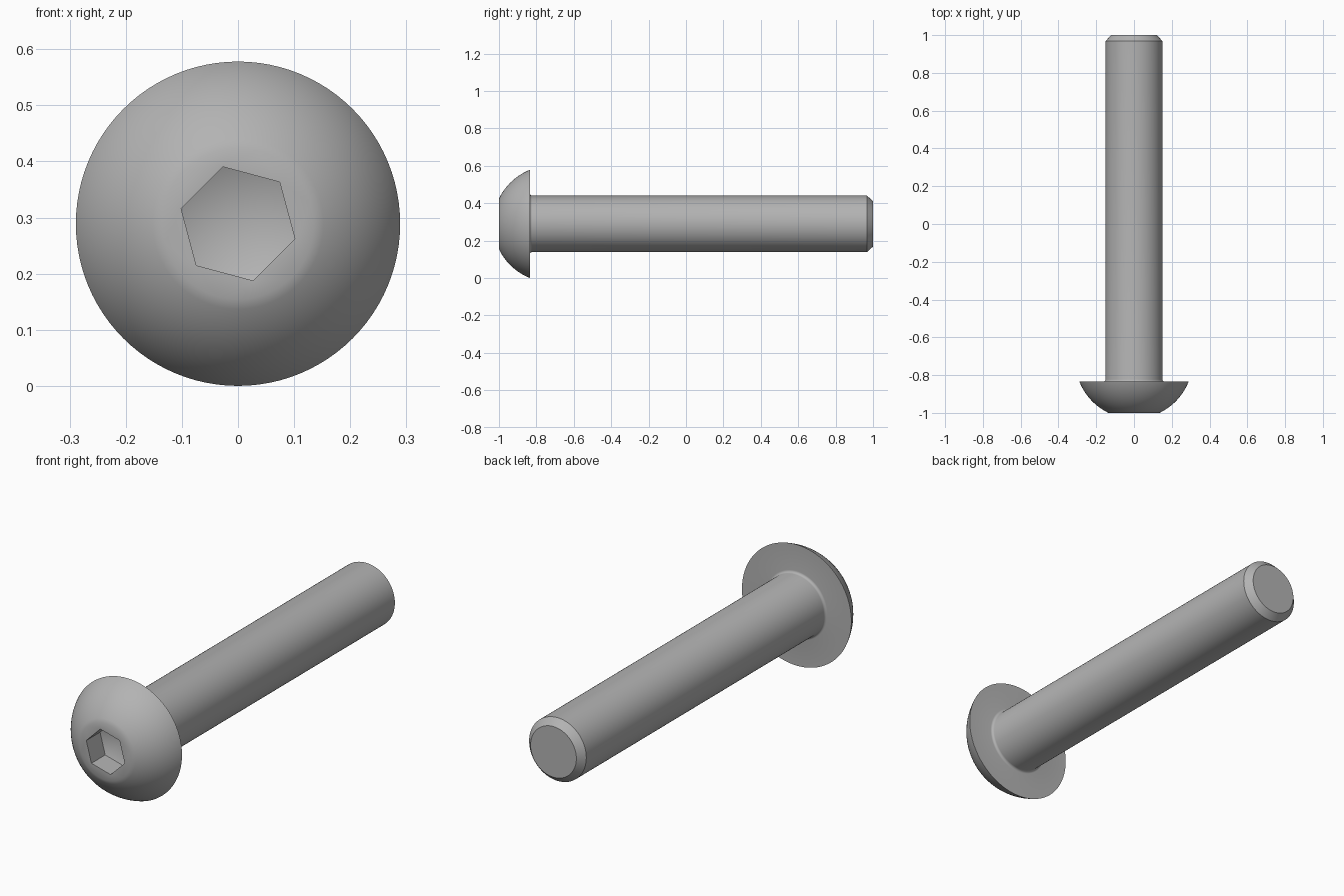
import bpy, bmesh
from math import sin, cos, pi, radians, sqrt

cube = bpy.data.objects.get("Cube")
if cube:
    bpy.data.objects.remove(cube)

SEGS = 96
AXIS_Z = 0.289
START = radians(-15)      # turn of the hex socket
HEAD_R, FLAT_R, SHANK_R = 0.289, 0.135, 0.151
SEAT_Y = -0.835

steel = bpy.data.materials.new("grey steel")
steel.use_nodes = True
grey = (0.45, 0.45, 0.45, 1)
steel.diffuse_color = grey
steel.node_tree.nodes["Principled BSDF"].inputs["Base Color"].default_value = grey

bm = bmesh.new()


def ring(radius, y, count):
    angles = [START + 2 * pi * i / count for i in range(count)]
    return [bm.verts.new((radius * cos(a), y, AXIS_Z + radius * sin(a))) for a in angles]


def bridge(a, b):
    n = len(a)
    for i in range(n):
        j = (i + 1) % n
        bm.faces.new((a[i], a[j], b[j], b[i]))


# Domed head profile: arc of a sphere centred on the axis
centre_y = -0.72
dome_r = sqrt(HEAD_R ** 2 + (SEAT_Y - centre_y) ** 2)
flat_y = -1.0
steps = 14
profile = [(FLAT_R, flat_y)]
for i in range(1, steps + 1):
    r = FLAT_R + (HEAD_R - FLAT_R) * sin(pi / 2 * i / steps)
    profile.append((r, centre_y - sqrt(dome_r ** 2 - r ** 2)))

# Fillet under the head, then shank and chamfered tip
fillet = 0.012
for i in range(6):
    a = pi / 2 * i / 5
    profile.append((SHANK_R + fillet * (1 - sin(a)), SEAT_Y + fillet * (1 - cos(a))))
profile += [(SHANK_R, 0.968), (0.121, 1.0)]

rings = [ring(r, y, SEGS) for r, y in profile]
for a, b in zip(rings, rings[1:]):
    bridge(a, b)
bm.faces.new(rings[-1])

# Hex socket: flat rim, straight walls and a conical floor
mouth = ring(0.105, flat_y, 6)
floor = ring(0.105, flat_y + 0.104, 6)
tip = bm.verts.new((0, flat_y + 0.15, AXIS_Z))
bridge(mouth, floor)
per_side = SEGS // 6
for i in range(SEGS):
    corner = (i + per_side // 2) // per_side % 6
    bm.faces.new((rings[0][i], rings[0][(i + 1) % SEGS], mouth[corner]))
for k in range(6):
    n = (k + 1) % 6
    bm.faces.new((mouth[k], mouth[n], rings[0][k * per_side + per_side // 2]))
    bm.faces.new((floor[k], floor[n], tip))

bmesh.ops.recalc_face_normals(bm, faces=bm.faces[:])
mesh = bpy.data.meshes.new("button_head_screw")
bm.to_mesh(mesh)
bm.free()
mesh.materials.append(steel)
screw = bpy.data.objects.new("button_head_screw", mesh)
bpy.context.collection.objects.link(screw)

bpy.ops.object.select_all(action='DESELECT')
screw.select_set(True)
bpy.context.view_layer.objects.active = screw
bpy.ops.object.shade_smooth_by_angle(angle=radians(30))
